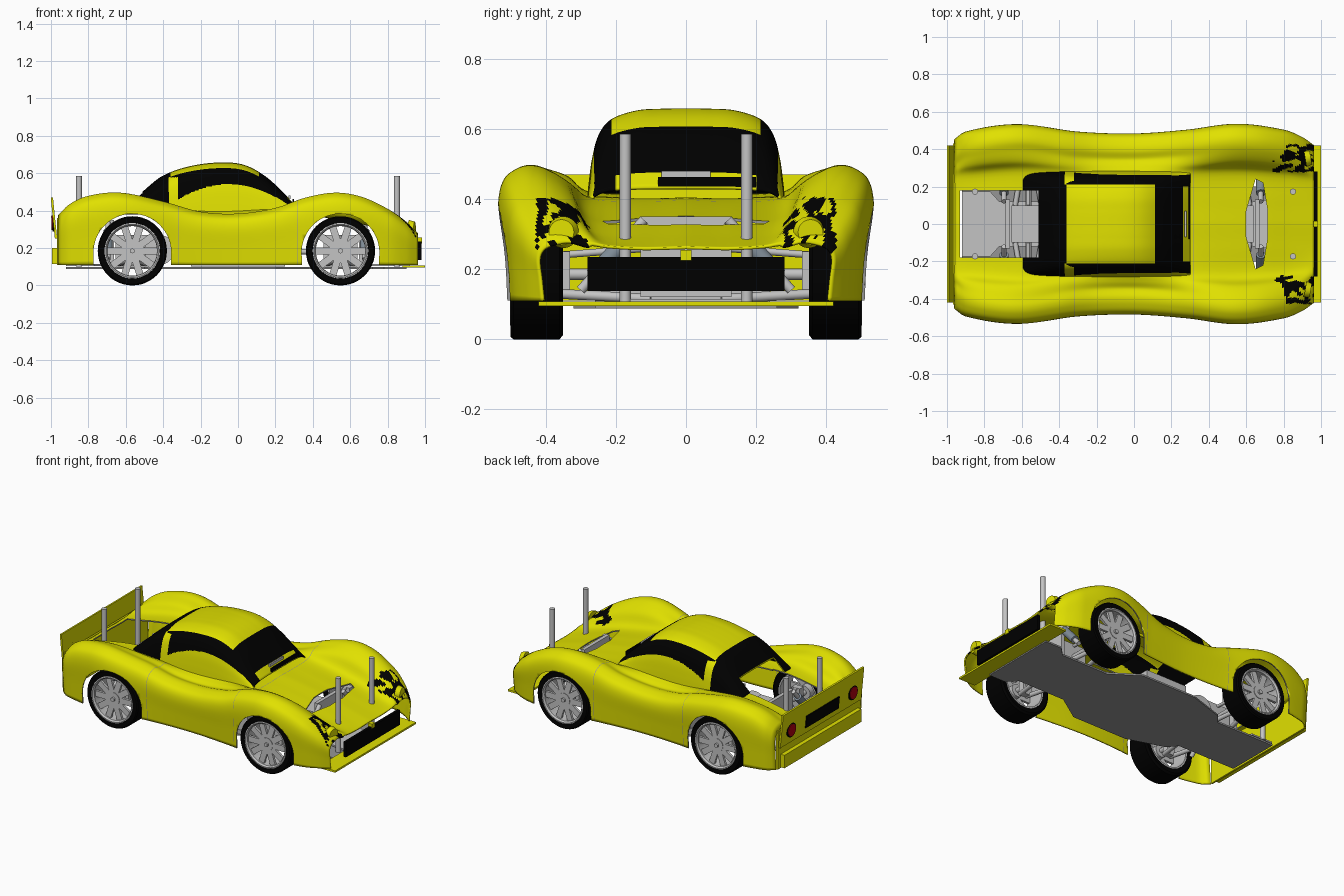
import bpy, bmesh, math
from mathutils import Vector, Matrix, noise

cube = bpy.data.objects.get("Cube")
if cube:
    bpy.data.objects.remove(cube, do_unlink=True)


def material(name, r, g, b):
    m = bpy.data.materials.new(name)
    m.use_nodes = True
    m.diffuse_color = (r, g, b, 1)
    m.node_tree.nodes["Principled BSDF"].inputs["Base Color"].default_value = (r, g, b, 1)
    return m


YELLOW = material("body yellow", 0.75, 0.75, 0.0)
BLACK = material("black", 0.0, 0.0, 0.0)
GREY = material("light grey", 0.55, 0.55, 0.55)
DARK = material("chassis grey", 0.3, 0.3, 0.3)
RED = material("lamp red", 0.45, 0.0, 0.005)
SPRING = material("spring blue grey", 0.22, 0.27, 0.32)


# ---------- helpers ----------
def finish(name, bm, mats, smooth=True, rule=None):
    me = bpy.data.meshes.new(name)
    if rule:
        for f in bm.faces:
            f.material_index = rule(f.calc_center_median())
    bm.to_mesh(me)
    bm.free()
    ob = bpy.data.objects.new(name, me)
    bpy.context.collection.objects.link(ob)
    for m in mats:
        me.materials.append(m)
    if smooth:
        activate(ob)
        bpy.ops.object.shade_smooth_by_angle(angle=math.radians(35))
    return ob


def activate(ob):
    bpy.ops.object.select_all(action='DESELECT')
    ob.select_set(True)
    bpy.context.view_layer.objects.active = ob


def box(name, lo, hi, mat, tilt=0):
    lo, hi = Vector(lo), Vector(hi)
    bm = bmesh.new()
    m = Matrix.Translation((lo + hi) / 2) @ Matrix.Rotation(tilt, 4, 'Y') @ Matrix.Diagonal((*(hi - lo), 1))
    bmesh.ops.create_cube(bm, size=1, matrix=m)
    return finish(name, bm, [mat], False)


def rod(name, a, b, r, mat, seg=20, r2=None):
    a, b = Vector(a), Vector(b)
    bm = bmesh.new()
    q = (b - a).to_track_quat('Z', 'Y').to_matrix().to_4x4()
    bmesh.ops.create_cone(bm, cap_ends=True, segments=seg, radius1=r, radius2=r if r2 is None else r2,
                          depth=(b - a).length, matrix=Matrix.Translation((a + b) / 2) @ q)
    return finish(name, bm, [mat])


def prism(name, half, z0, z1, mat):
    """Plate from (x, half width) points, mirrored across y."""
    pts = [(x, y) for x, y in half] + [(x, -y) for x, y in reversed(half)]
    bm = bmesh.new()
    f = bm.faces.new([bm.verts.new((x, y, z0)) for x, y in pts])
    ext = bmesh.ops.extrude_face_region(bm, geom=[f])["geom"]
    bmesh.ops.translate(bm, verts=[v for v in ext if isinstance(v, bmesh.types.BMVert)], vec=(0, 0, z1 - z0))
    bmesh.ops.recalc_face_normals(bm, faces=bm.faces)
    return finish(name, bm, [mat], False)


def grid(name, rows, mats, rule=None, closed=False):
    bm = bmesh.new()
    vs = [[bm.verts.new(p) for p in row] for row in rows]
    if closed:
        vs.append(vs[0])
    for a, b in zip(vs, vs[1:]):
        for i in range(len(a) - 1):
            bm.faces.new((a[i], a[i + 1], b[i + 1], b[i]))
    bmesh.ops.recalc_face_normals(bm, faces=bm.faces)
    return finish(name, bm, mats, True, rule)


def lathe(name, profile, cx, cz, mat, n=48):
    """Turn (radius, y) points round a sideways axle."""
    angles = [math.tau * i / n for i in range(n)]
    return grid(name, [[(cx + r * math.cos(t), y, cz + r * math.sin(t)) for r, y in profile] for t in angles],
                [mat], closed=True)


def curve(keys, x):
    """Smooth curve through (position, value) keys."""
    k = max(0, min(len(keys) - 2, sum(x >= p for p, _ in keys) - 1))

    def slope(i):
        a, b = keys[max(i - 1, 0)], keys[min(i + 1, len(keys) - 1)]
        return (b[1] - a[1]) / (b[0] - a[0])
    (x0, v0), (x1, v1) = keys[k], keys[k + 1]
    h = x1 - x0
    t = (x - x0) / h
    return ((2*t**3 - 3*t**2 + 1) * v0 + (t**3 - 2*t*t + t) * h * slope(k)
            + (3*t*t - 2*t**3) * v1 + (t**3 - t*t) * h * slope(k + 1))


def section(x, pts, fine):
    ys, zs = ([(i, p[j]) for i, p in enumerate(pts)] for j in (0, 1))
    ts = [i / fine for i in range((len(pts) - 1) * fine + 1)]
    half = [(x, curve(ys, t), curve(zs, t)) for t in ts]
    return half + [(x, -y, z) for _, y, z in reversed(half[:-1])]


def thicken_and_cut(ob, cutters):
    activate(ob)
    s = ob.modifiers.new("thickness", 'SOLIDIFY')
    s.thickness, s.offset = 0.008, 0
    bpy.ops.object.modifier_apply(modifier=s.name)
    for c in cutters:
        b = ob.modifiers.new("cut", 'BOOLEAN')
        b.operation, b.solver, b.object = 'DIFFERENCE', 'EXACT', c
        bpy.ops.object.modifier_apply(modifier=b.name)


# ---------- body shell ----------
WIDTH = [(-0.97, 0.44), (-0.9, 0.49), (-0.62, 0.53), (-0.3, 0.49), (0, 0.48), (0.28, 0.5),
         (0.55, 0.532), (0.8, 0.5), (0.9, 0.46), (0.97, 0.41)]
CREST = [(-0.97, 0.36), (-0.9, 0.43), (-0.8, 0.475), (-0.63, 0.492), (-0.4, 0.445), (-0.2, 0.39), (0, 0.38),
         (0.2, 0.41), (0.36, 0.465), (0.52, 0.492), (0.66, 0.47), (0.8, 0.405), (0.9, 0.335), (0.97, 0.265)]
VALLEY = [(-0.97, 0.35), (-0.6, 0.41), (-0.2, 0.39), (0.25, 0.395), (0.65, 0.335), (0.85, 0.285), (0.97, 0.255)]


def body_section(x):
    w, c, v = curve(WIDTH, x), curve(CREST, x), curve(VALLEY, x)
    h = c - 0.11
    pts = [(w - 0.012, 0.11), (w - 0.006, 0.11 + h * 0.35), (w, 0.11 + h * 0.7), (w - 0.014, c - h * 0.11),
           (w - 0.05, c - h * 0.025), (w - 0.09, c), (w - 0.135, c - 0.012),
           (w * 0.635, c * 0.62 + v * 0.38), (w * 0.52, v + 0.005), (0.12, v), (0, v + 0.003)]
    return section(x, pts, 6)


def body_colour(c):
    if abs(abs(c.x) - 0.32) < 0.002:
        return 2
    lamp = c.x > 0.74 and 0.28 < abs(c.y) < 0.425 and 0.25 < c.z < 0.4
    return 1 if lamp and noise.noise(Vector((c.x * 16, c.y * 40, c.z * 20))) > -0.03 else 0


stations = sorted([-0.96 + 0.02 * i for i in range(97)] + [0.75 + 0.02 * i for i in range(11)]
                  + [s * d for s in (-1, 1) for d in (0.3185, 0.3215)])
body = grid("body_shell", [body_section(x) for x in stations], [YELLOW, BLACK, DARK], body_colour)

# ---------- cabin ----------
ROOF = [(-0.59, 0.42), (-0.5, 0.505), (-0.4, 0.583), (-0.25, 0.635), (-0.08, 0.654), (0.04, 0.638),
        (0.15, 0.576), (0.24, 0.493), (0.3, 0.43)]
CABIN = [(0.28, 0.38), (0.273, 0.45), (0.263, 0.52), (0.245, 0.583), (0.21, 0.626), (0.14, 0.65), (0.07, 0.655),
         (0, 0.656)]


def cabin_section(x):
    k = (curve(ROOF, x) - 0.38) / 0.276
    return section(x, [(y, 0.38 + (z - 0.38) * k) for y, z in CABIN], 12)


def cabin_colour(c):
    if -0.36 < c.x < 0.11 and abs(c.y) < 0.212:
        return 0
    if c.x > 0.26 and abs(c.y) < 0.2:
        return 0
    if -0.37 < c.x < -0.32 and c.z < 0.575:
        return 0
    return 0 if c.x > -0.37 and abs(c.y) > 0.2 and c.z < 0.54 - 1.1 * (c.x + 0.05) ** 2 else 1


cabin = grid("cabin", [cabin_section(-0.59 + 0.01 * i) for i in range(90)], [YELLOW, BLACK], cabin_colour)

# ---------- openings ----------
WHEELS = [(x, s) for x in (-0.565, 0.548) for s in (-1, 1)]
deck = box("deck_cutter", (-0.93, -0.18, 0.2), (-0.51, 0.18, 0.7), DARK)
under = box("cabin_cutter", (-0.52, -0.17, 0.3), (0.2, 0.17, 0.5), DARK)
hood = prism("hood_cutter", [(0.6, 0.07), (0.65, 0.24), (0.69, 0.22), (0.715, 0.07)], 0.25, 0.5, DARK)
arches = []
for x, s in WHEELS:
    arches.append(rod("arch_cutter", (x, 0.37 * s, 0.175), (x, 0.65 * s, 0.175), 0.208, DARK, 64))
    arches.append(box("arch_cutter", (x - 0.207, min(0.37 * s, 0.65 * s), 0), (x + 0.207, max(0.37 * s, 0.65 * s), 0.17), DARK))
thicken_and_cut(body, [deck, under, hood] + arches)
thicken_and_cut(cabin, [deck])
for c in [deck, under, hood] + arches:
    bpy.data.objects.remove(c, do_unlink=True)

# ---------- nose and tail ----------
box("cowl_slot", (0.292, -0.08, 0.432), (0.3, 0.2, 0.462), BLACK)
box("cowl_vent", (0.27, -0.07, 0.462), (0.28, 0.07, 0.48), GREY)
box("grille", (0.962, -0.28, 0.137), (0.98, 0.28, 0.235), BLACK)
prism("front_splitter", [(0.88, 0.42), (1.0, 0.42)], 0.095, 0.107, YELLOW)
box("nose_latch", (0.955, -0.015, 0.225), (0.985, 0.015, 0.255), YELLOW)
box("rear_wall", (-0.968, -0.43, 0.11), (-0.956, 0.43, 0.36), YELLOW)
box("rear_bumper", (-0.995, -0.4, 0.115), (-0.962, 0.4, 0.2), YELLOW)
TILT = -0.1
box("tail_panel", (-0.99, -0.42, 0.25), (-0.978, 0.42, 0.47), YELLOW, TILT)
box("plate_recess", (-0.995, -0.17, 0.29), (-0.988, 0.17, 0.37), BLACK, TILT)
for s in (-1, 1):
    rod("tail_lamp_ring", (-0.98, 0.32 * s, 0.335), (-0.992, 0.32 * s, 0.335), 0.046, BLACK, 32)
    rod("tail_lamp", (-0.98, 0.32 * s, 0.335), (-0.996, 0.32 * s, 0.335), 0.038, RED, 32)
    rod("headlight", (0.915, 0.35 * s, 0.305), (0.945, 0.355 * s, 0.305), 0.045, YELLOW, 32, 0.036)
    for x, z in ((0.85, 0.1), (-0.85, 0.1)):
        rod("body_post", (x, 0.173 * s, z), (x, 0.173 * s, 0.585), 0.016, GREY)

# ---------- chassis ----------
prism("chassis_plate", [(-0.92, 0.18), (-0.5, 0.18), (-0.45, 0.24), (-0.2, 0.32), (0.2, 0.32), (0.38, 0.2),
                        (0.72, 0.2), (0.78, 0.26), (0.9, 0.26)], 0.087, 0.098, DARK)
prism("rear_deck_plate", [(-0.92, 0.175), (-0.77, 0.175), (-0.72, 0.12), (-0.5, 0.12)], 0.105, 0.115, GREY)
prism("front_deck_plate", [(0.5, 0.1), (0.92, 0.16)], 0.105, 0.115, GREY)
box("battery", (-0.25, -0.26, 0.1), (0.25, -0.08, 0.22), GREY)
box("electronics", (-0.2, 0.06, 0.1), (0.1, 0.24, 0.2), GREY)
rod("motor", (-0.42, -0.12, 0.19), (-0.42, 0.12, 0.19), 0.08, GREY, 32)
rod("drive_shaft", (-0.5, 0, 0.18), (0.5, 0, 0.18), 0.014, GREY)

# ---------- suspension ----------
for x, end in ((-0.565, "rear"), (0.548, "front")):
    d = 1 if end == "front" else -1
    box(end + "_gearbox", (x - 0.09, -0.1, 0.1), (x + 0.09, 0.1, 0.27), GREY)
    tx = x + 0.11 * d
    box(end + "_shock_tower", (tx - 0.012, -0.13, 0.12), (tx + 0.012, 0.13, 0.35), GREY)
    rod(end + "_axle", (x, -0.42, 0.185), (x, 0.42, 0.185), 0.016, GREY)
    for s in (-1, 1):
        for dx in (-0.07, 0.07):
            rod(end + "_lower_arm", (x + dx, 0.1 * s, 0.115), (x + dx / 3, 0.37 * s, 0.13), 0.014, GREY, 12)
        rod(end + "_upper_link", (x, 0.1 * s, 0.26), (x, 0.36 * s, 0.24), 0.01, GREY, 12)
        box(end + "_knuckle", (x - 0.03, 0.35 * s - 0.02, 0.12), (x + 0.03, 0.35 * s + 0.02, 0.25), GREY)
        foot, top = Vector((tx + 0.02 * d, 0.3 * s, 0.14)), Vector((tx + 0.02 * d, 0.12 * s, 0.34))
        rod(end + "_shock", foot, top, 0.014, GREY)
        rod(end + "_spring", foot.lerp(top, 0.2), foot.lerp(top, 0.75), 0.025, SPRING)

# ---------- wheels ----------
for x, s in WHEELS:
    z = 0.185
    tyre = [(0.143, 0.355), (0.172, 0.35), (0.185, 0.36), (0.185, 0.492), (0.178, 0.5), (0.15, 0.498), (0.143, 0.355)]
    rim = [(0.142, 0.355), (0.149, 0.5), (0.142, 0.502), (0.134, 0.492), (0.132, 0.355), (0.142, 0.355)]
    lathe("tyre", [(r, y * s) for r, y in tyre], x, z, BLACK)
    lathe("rim", [(r, y * s) for r, y in rim], x, z, GREY)
    rod("hub", (x, 0.42 * s, z), (x, 0.485 * s, z), 0.042, GREY, 32)
    rod("wheel_nut", (x, 0.48 * s, z), (x, 0.497 * s, z), 0.014, GREY, 6)
    bm = bmesh.new()
    for i in range(10):
        m = (Matrix.Translation((x, 0.474 * s, z)) @ Matrix.Rotation(math.tau * i / 10, 4, 'Y')
             @ Matrix.Translation((0.085, 0, 0)) @ Matrix.Diagonal((0.105, 0.016, 0.038, 1)))
        bmesh.ops.create_cube(bm, size=1, matrix=m)
    finish("spokes", bm, [GREY], False)
